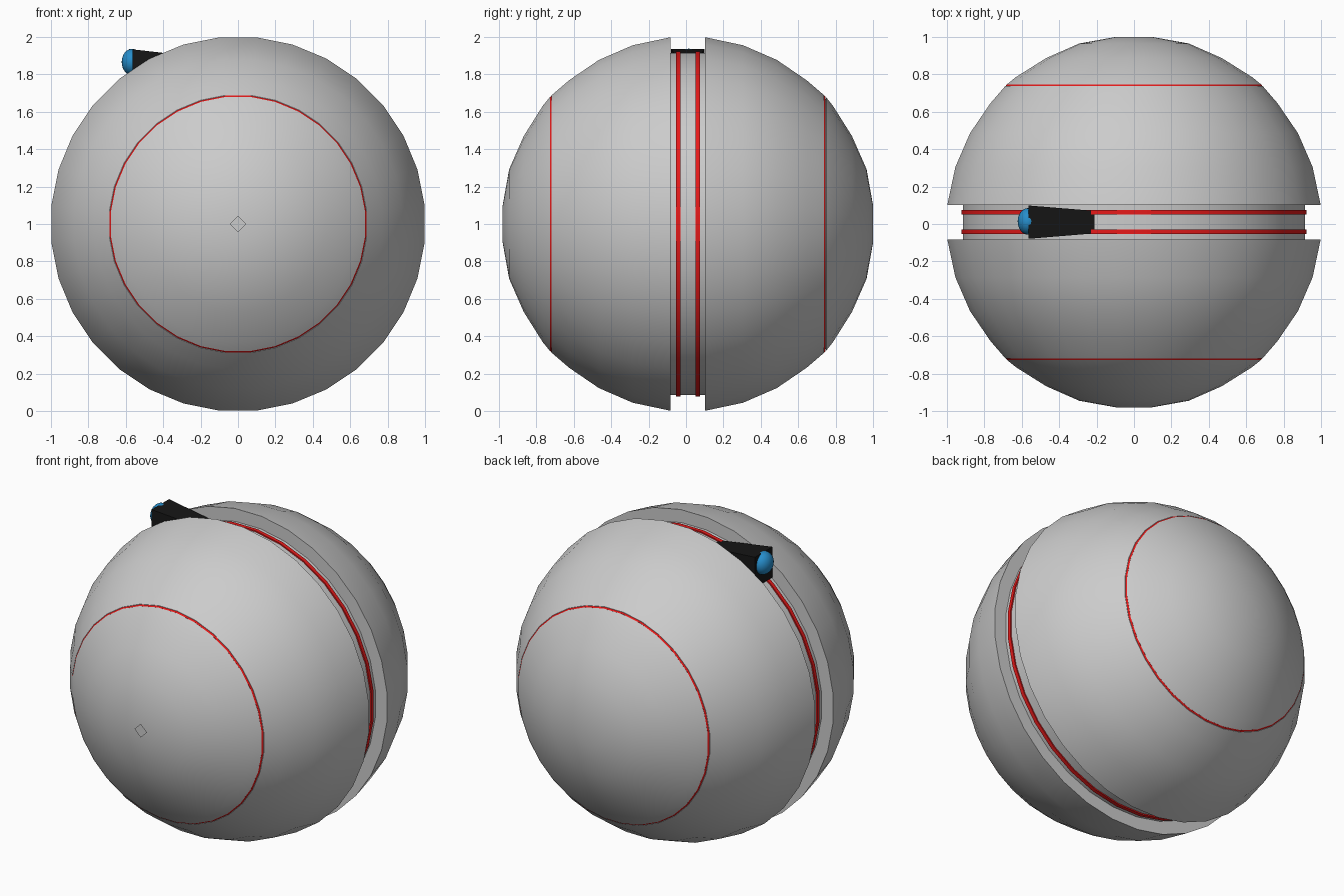
import bpy, bmesh, math
from mathutils import Vector

if "Cube" in bpy.data.objects:
    bpy.data.objects.remove(bpy.data.objects["Cube"])

CY, CZ, SEG = 0.01, 1.0, 32


def mat(name, rgb):
    m = bpy.data.materials.new(name)
    m.diffuse_color = (*rgb, 1)
    m.use_nodes = True
    m.node_tree.nodes["Principled BSDF"].inputs["Base Color"].default_value = m.diffuse_color
    return m


RED = mat("red", (0.8, 0.01, 0.01))
BLACK = mat("black", (0.008, 0.008, 0.008))
BLUE = mat("blue", (0.02, 0.27, 0.6))


def finish(name, bm, material=None, angle=35):
    bmesh.ops.recalc_face_normals(bm, faces=bm.faces)
    me = bpy.data.meshes.new(name)
    bm.to_mesh(me)
    bm.free()
    ob = bpy.data.objects.new(name, me)
    bpy.context.collection.objects.link(ob)
    if material:
        me.materials.append(material)
    bpy.ops.object.select_all(action='DESELECT')
    ob.select_set(True)
    bpy.context.view_layer.objects.active = ob
    if angle:
        bpy.ops.object.shade_smooth_by_angle(angle=math.radians(angle))
    return ob


def lathe(name, profile, material=None, closed=False, cap=False):
    """Spin (y offset, flat-to-centre radius) points about the y axis."""
    bm = bmesh.new()
    k = 1 / math.cos(math.pi / SEG)
    rings = []
    for y, r in profile:
        rings.append([bm.verts.new((k * r * math.sin((i + .5) * math.tau / SEG), CY + y,
                                    CZ + k * r * math.cos((i + .5) * math.tau / SEG)))
                      for i in range(SEG)])
    pairs = list(zip(rings, rings[1:]))
    if closed:
        pairs.append((rings[-1], rings[0]))
    for a, b in pairs:
        for i in range(SEG):
            j = (i + 1) % SEG
            bm.faces.new((a[i], a[j], b[j], b[i]))
    if cap:
        bm.faces.new(rings[0])
        bm.faces.new(rings[-1])
    return finish(name, bm, material)


# Ball body: half profile with central track and thin seams, mirrored in y
half = [(0.0925, 0.915), (0.0925, 0.998), (0.295, 0.955), (0.475, 0.877), (0.635, 0.768),
        (0.728, 0.688), (0.728, 0.675), (0.737, 0.667), (0.737, 0.679), (0.775, 0.632),
        (0.877, 0.47), (0.955, 0.293), (0.99, 0.098)]
lathe("ball_body", [(-y, r) for y, r in reversed(half)] + half, cap=True)

# Red track stripes and side seam rings
for s, side in ((-1, "front"), (1, "back")):
    lathe(side + "_track_stripe", [(s * 0.0395, 0.905), (s * 0.0395, 0.923),
                                   (s * 0.064, 0.923), (s * 0.064, 0.905)], RED, closed=True)
    lathe(side + "_seam_ring", [(s * 0.7285, 0.670), (s * 0.7285, 0.686),
                                (s * 0.7365, 0.679), (s * 0.7365, 0.665)], RED, closed=True)

# Small diamond plate on the front pole
bm = bmesh.new()
bm.faces.new([bm.verts.new(p) for p in ((0.045, -0.998, 1), (0, -0.998, 1.045),
                                        (-0.045, -0.998, 1), (0, -0.998, 0.955))])
finish("front_plate", bm, angle=None)

# Tapered eye housing sitting in the track
bm = bmesh.new()
wide = [bm.verts.new((-0.565, CY + y, z)) for y, z in
        ((-0.089, 1.735), (0.089, 1.735), (0.089, 1.934), (-0.089, 1.934))]
thin = [bm.verts.new((-0.21, CY + y, z)) for y, z in
        ((-0.06, 1.80), (0.06, 1.80), (0.06, 1.893), (-0.06, 1.893))]
bm.faces.new(wide)
bm.faces.new(thin)
for i in range(4):
    j = (i + 1) % 4
    bm.faces.new((wide[i], wide[j], thin[j], thin[i]))
finish("eye_housing", bm, BLACK, angle=None)

# Domed blue lens
bm = bmesh.new()
bmesh.ops.create_uvsphere(bm, u_segments=24, v_segments=12, radius=1)
for v in bm.verts:
    x, y, z = v.co
    v.co = Vector((-0.567 - 0.055 * z, CY + 0.004 + 0.071 * x, 1.866 + 0.071 * y))
finish("eye_lens", bm, BLUE)
